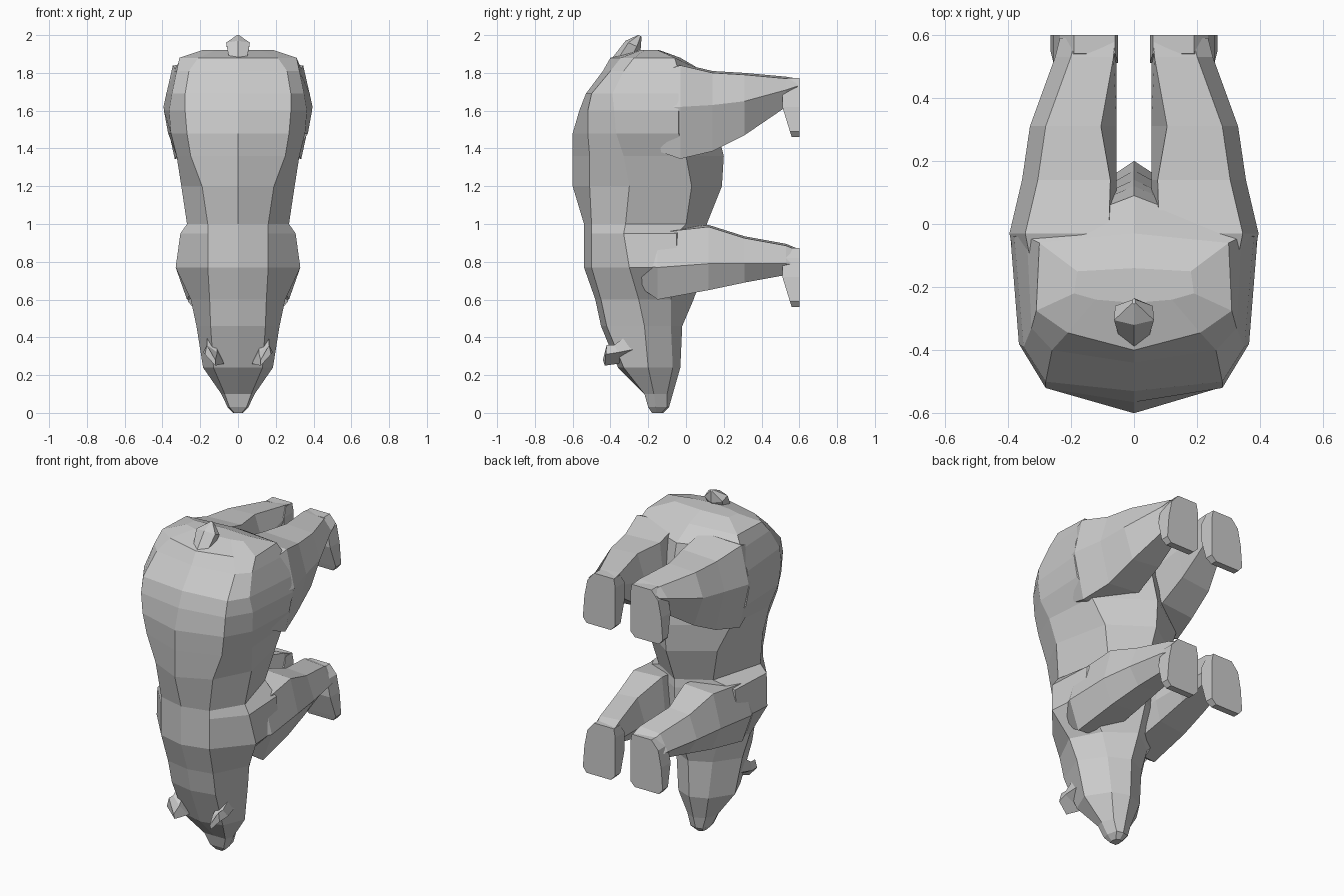
import bpy, bmesh


def loft(name, rings):
    """Skin a closed surface through rings that share a point count."""
    bm = bmesh.new()
    loops = [[bm.verts.new(p) for p in ring] for ring in rings]
    n = len(loops[0])
    for a, b in zip(loops, loops[1:]):
        for i in range(n):
            j = (i + 1) % n
            bm.faces.new((a[i], a[j], b[j], b[i]))
    bm.faces.new(loops[0])
    bm.faces.new(loops[-1])
    bmesh.ops.recalc_face_normals(bm, faces=bm.faces)
    me = bpy.data.meshes.new(name)
    bm.to_mesh(me)
    bm.free()
    ob = bpy.data.objects.new(name, me)
    bpy.context.collection.objects.link(ob)
    return ob


def mirror(ob):
    ob.modifiers.new("mirror", 'MIRROR').use_axis[0] = True
    return ob


def trunk_ring(z, back, xr, yr, xs, ys, xf, yf, belly):
    """Ten-sided section: spine, back ridge, flank, belly side, belly."""
    half = [(xr, yr), (xs, ys), (xf, yf)]
    pts = [(0, back)] + half + [(0, belly)] + [(-x, y) for x, y in reversed(half)]
    return [(x, y, z) for x, y in pts]


# Trunk, from rump down to neck
body = [
    (1.92, -.25, .12, -.24, .19, -.22, .18, -.15, -.14),
    (1.88, -.40, .21, -.345, .31, -.275, .30, -.06, -.03),
    (1.81, -.44, .26, -.40, .325, -.33, .34, -.04, .09),
    (1.69, -.53, .28, -.50, .35, -.39, .38, -.04, .12),
    (1.60, -.565, .28, -.52, .365, -.38, .392, -.04, .14),
    (1.48, -.60, .27, -.52, .355, -.37, .37, -.04, .17),
    (1.36, -.60, .25, -.51, .325, -.33, .30, .00, .20),
    (1.20, -.60, .19, -.51, .30, -.30, .23, .03, .19),
    (1.00, -.54, .16, -.50, .27, -.32, .18, .00, .11),
    (0.95, -.54, .16, -.50, .305, -.33, .29, -.05, .11),
    (0.77, -.54, .16, -.50, .33, -.30, .31, -.05, .10),
    (0.60, -.48, .15, -.45, .25, -.25, .16, -.08, .04),
]
loft("body", [trunk_ring(*r) for r in body])

# Head, tapering to the nose
head = [
    body[-1],
    (0.46, -.45, .145, -.42, .22, -.22, .12, -.08, -.02),
    (0.24, -.36, .13, -.33, .185, -.20, .10, -.07, -.03),
    (0.10, -.22, .07, -.22, .088, -.17, .06, -.10, -.07),
    (0.03, -.20, .045, -.20, .055, -.16, .04, -.10, -.09),
    (0.00, -.18, .02, -.18, .025, -.16, .02, -.13, -.12),
]
loft("head", [trunk_ring(*r) for r in head])


def leg(name, rings):
    """Six-sided limb running along +y: (y, inner top x, outer x, low, mid, high z)."""
    mirror(loft(name, [[(xi, y, hi), (xo - .05, y, hi - .01), (xo, y, mid),
                        (xo - .06, y, lo), (.085, y, lo + .02), (.055, y, mid)]
                       for y, xi, xo, lo, mid, hi in rings]))


def foot(name, z0):
    """Upright paw with flat sole at y = 0.6: (z, inner x, outer x, front y)."""
    secs = [(0, .08, .24, .56), (.03, .05, .265, .55), (.16, .05, .255, .51),
            (.26, .05, .235, .51), (.312, .06, .19, .54)]
    mirror(loft(name, [[(a, y, z0 + z), (b, y, z0 + z), (b, .6, z0 + z), (a, .6, z0 + z)]
                       for z, a, b, y in secs]))


# Hind legs and feet
leg("hind_leg", [
    (-.25, .10, .35, 1.42, 1.62, 1.78),
    (-.03, .08, .395, 1.345, 1.62, 1.85),
    (.14, .075, .355, 1.385, 1.63, 1.81),
    (.31, .105, .33, 1.47, 1.65, 1.80),
    (.53, .065, .25, 1.62, 1.71, 1.78),
    (.59, .06, .235, 1.64, 1.73, 1.77)])
foot("hind_foot", 1.46)

# Front legs and feet
leg("front_leg", [
    (-.35, .10, .26, .74, .79, .95),
    (-.15, .08, .33, .60, .77, .965),
    (.12, .075, .315, .65, .79, .995),
    (.31, .105, .29, .69, .79, .935),
    (.53, .065, .25, .73, .79, .895),
    (.59, .06, .235, .74, .78, .87)])
foot("front_foot", .56)

# Ears: small folded wedges
mirror(loft("ear", [
    [(.10, -.28, .30), (.17, -.26, .34), (.165, -.27, .44), (.12, -.32, .40)],
    [(.075, -.36, .26), (.185, -.36, .32), (.165, -.38, .36), (.11, -.40, .32)],
    [(.12, -.43, .25), (.175, -.425, .31), (.165, -.42, .36), (.12, -.44, .28)]]))

# Tail: short six-sided stub with a pointed tip
loft("tail", [
    [(0, -.39, 1.88), (.05, -.35, 1.89), (.05, -.28, 1.90),
     (0, -.25, 1.90), (-.05, -.28, 1.90), (-.05, -.35, 1.89)],
    [(0, -.32, 1.97), (.063, -.305, 1.96), (.06, -.26, 1.94),
     (0, -.24, 1.925), (-.06, -.26, 1.94), (-.063, -.305, 1.96)],
    [(0, -.255, 2.0), (.005, -.25, 2.0), (.005, -.24, 1.995),
     (0, -.235, 1.99), (-.005, -.24, 1.995), (-.005, -.25, 2.0)]])
